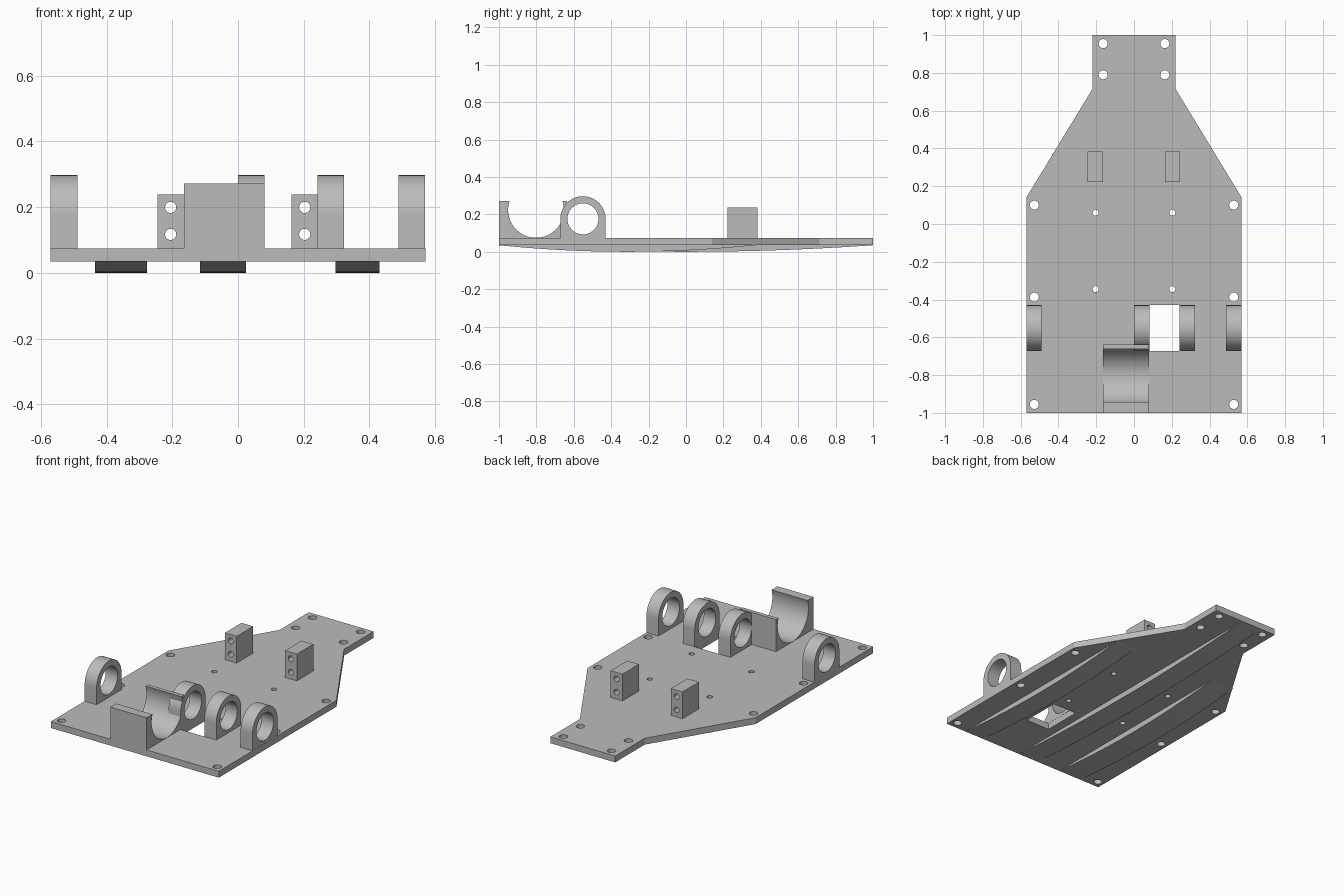
import bpy, bmesh
from math import sin, cos, pi, acos, radians

if "Cube" in bpy.data.objects:
    bpy.data.objects.remove(bpy.data.objects["Cube"])

grey = bpy.data.materials.new("plain grey")
grey.use_nodes = True
COLOUR = (0.5, 0.5, 0.5, 1)
grey.diffuse_color = COLOUR
grey.node_tree.nodes["Principled BSDF"].inputs["Base Color"].default_value = COLOUR

BOTTOM, TOP = 0.035, 0.074


def prism(name, profile, axis, start, end):
    """Extrude a 2D profile along an axis: x takes (y, z), y takes (x, z), z takes (x, y)."""
    def place(p, t):
        return {"x": (t, p[0], p[1]), "y": (p[0], t, p[1]), "z": (p[0], p[1], t)}[axis]
    bm = bmesh.new()
    rings = [[bm.verts.new(place(p, t)) for p in profile] for t in (start, end)]
    n = len(profile)
    for ring in rings:
        bm.faces.new(ring)
    for i in range(n):
        j = (i + 1) % n
        bm.faces.new((rings[0][i], rings[0][j], rings[1][j], rings[1][i]))
    bmesh.ops.recalc_face_normals(bm, faces=bm.faces)
    mesh = bpy.data.meshes.new(name)
    bm.to_mesh(mesh)
    bm.free()
    obj = bpy.data.objects.new(name, mesh)
    mesh.materials.append(grey)
    bpy.context.collection.objects.link(obj)
    return obj


def arc(cx, cy, r, a, b, steps):
    return [(cx + r * cos(a + (b - a) * i / steps), cy + r * sin(a + (b - a) * i / steps))
            for i in range(steps + 1)]


def circle(cx, cy, r, steps=32):
    return arc(cx, cy, r, 0, 2 * pi, steps)[:-1]


def rect(a, b, c, d):
    return [(a, c), (b, c), (b, d), (a, d)]


def cut(obj, cutters):
    """Subtract the cutters, then discard them."""
    for c in cutters:
        c.hide_render = True
        mod = obj.modifiers.new("cut", "BOOLEAN")
        mod.operation, mod.solver, mod.object = "DIFFERENCE", "EXACT", c
        bpy.context.view_layer.objects.active = obj
        bpy.ops.object.modifier_apply(modifier=mod.name)
        bpy.data.objects.remove(c)


def finish(obj):
    bpy.ops.object.select_all(action="DESELECT")
    obj.select_set(True)
    bpy.context.view_layer.objects.active = obj
    bpy.ops.object.shade_smooth_by_angle(angle=radians(30))


parts = []

# Base plate with its narrow tail, screw holes and wheel slot
half = [(0.57, -1), (0.57, 0.14), (0.22, 0.715), (0.22, 1)]
plate = prism("base_plate", half + [(-x, y) for x, y in reversed(half)], "z", BOTTOM, TOP)
holes = [(0.163, y, 0.024) for y in (0.955, 0.79)]
holes += [(0.528, y, 0.024) for y in (0.1, -0.387, -0.955)]
holes += [(0.203, y, 0.016) for y in (0.06, -0.345)]
cutters = [prism("hole_cutter", circle(s * x, y, r), "z", -0.1, 0.2)
           for x, y, r in holes for s in (-1, 1)]
cutters.append(prism("slot_cutter", rect(0.08, 0.242, -0.672, -0.43), "z", -0.1, 0.2))
cut(plate, cutters)
parts.append(plate)

# Arched bearing mounts with a round bore
MY, MZ, MR = -0.551, 0.176, 0.121
arch = arc(MY, MZ, MR, 0, pi, 32) + [(MY - MR, TOP), (MY + MR, TOP)]
for i, x in enumerate((-0.57, 0.0, 0.242, 0.488)):
    mount = prism(f"bearing_mount_{i + 1}", arch, "x", x, x + 0.081)
    cut(mount, [prism("bore_cutter", circle(MY, MZ, 0.083, 48), "x", x - 0.1, x + 0.2)])
    parts.append(mount)

# Upright blocks, each with two screw holes
for side, x in (("left", 0.203), ("right", -0.205)):
    block = prism(f"{side}_block", rect(x - 0.04, x + 0.04, TOP, 0.238), "y", 0.223, 0.383)
    cut(block, [prism("screw_cutter", circle(x, z, 0.017), "y", 0.1, 0.5)
                for z in (0.117, 0.199)])
    parts.append(block)

# Motor cradle: a block with a round trough
CY, CZ, CR, CTOP = -0.802, 0.224, 0.149, 0.271
tilt = pi / 2 - acos((CTOP - CZ) / CR)
trough = arc(CY, CZ, CR, tilt, -pi - tilt, 48)
cradle = prism("motor_cradle", [(-1, 0.06), (-1, CTOP)] + trough[::-1]
               + [(-0.637, CTOP), (-0.637, 0.06)], "x", -0.165, 0.08)
parts.append(cradle)

# Curved skid runners under the plate
for name, x0, x1, end in (("right_runner", -0.435, -0.277, 0.37),
                          ("middle_runner", -0.116, 0.025, 1.0),
                          ("left_runner", 0.296, 0.43, 0.37)):
    mid, span = (end - 1) / 2, (end + 1) / 2
    bow = [(mid + span * (i / 16 - 1), BOTTOM * (i / 16 - 1) ** 2) for i in range(33)]
    parts.append(prism(name, bow, "x", x0, x1))

for part in parts:
    finish(part)
